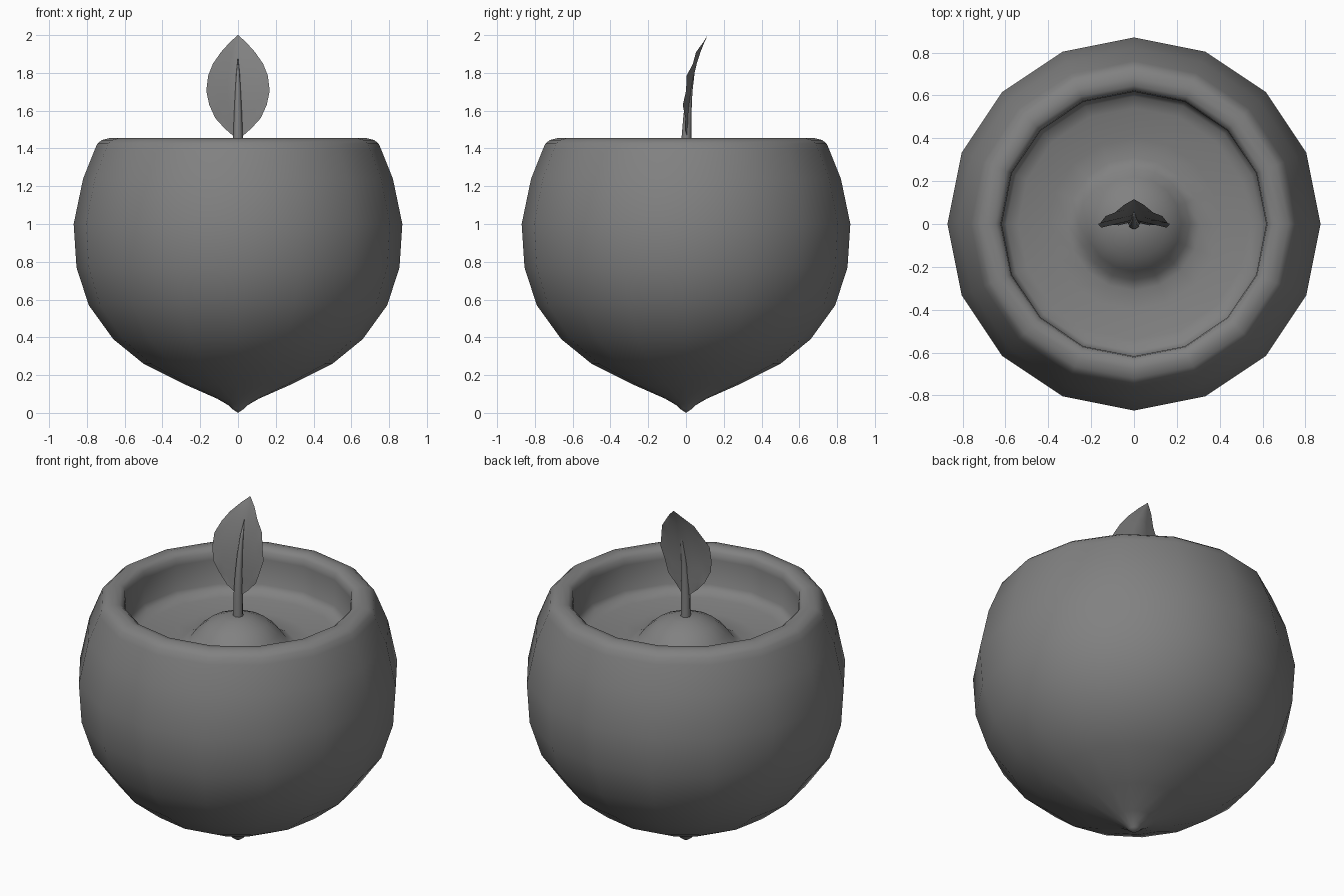
import bpy, bmesh, math

if "Cube" in bpy.data.objects:
    bpy.data.objects.remove(bpy.data.objects["Cube"])

grey = bpy.data.materials.new("matte grey")
grey.diffuse_color = (0.22, 0.22, 0.22, 1)
grey.use_nodes = True
grey.node_tree.nodes["Principled BSDF"].inputs["Base Color"].default_value = grey.diffuse_color


def finish(bm, name):
    """Turn a bmesh into a smooth shaded object."""
    me = bpy.data.meshes.new(name)
    bm.to_mesh(me)
    bm.free()
    me.materials.append(grey)
    for p in me.polygons:
        p.use_smooth = True
    ob = bpy.data.objects.new(name, me)
    bpy.context.collection.objects.link(ob)
    return ob


def rings_to_mesh(rings, name):
    """Skin a list of rings; a ring of one point closes an end."""
    bm = bmesh.new()
    vs = [[bm.verts.new(p) for p in ring] for ring in rings]
    for a, b in zip(vs, vs[1:]):
        n = max(len(a), len(b))
        for i in range(n):
            j = (i + 1) % n
            quad = [a[i % len(a)], a[j % len(a)], b[j % len(b)], b[i % len(b)]]
            bm.faces.new(list(dict.fromkeys(quad)))
    bmesh.ops.recalc_face_normals(bm, faces=bm.faces)
    return finish(bm, name)


def circle(r, z, n, y=0.0):
    if r == 0:
        return [(0, y, z)]
    return [(r * math.cos(2 * math.pi * i / n), y + r * math.sin(2 * math.pi * i / n), z)
            for i in range(n)]


# Bowl: pointed base, rounded rim, inner wall, and floor rising to a mound
profile = [(0, 0), (0.03, 0.02), (0.05, 0.04), (0.11, 0.075), (0.28, 0.15), (0.50, 0.26),
           (0.66, 0.39), (0.79, 0.57), (0.855, 0.77), (0.87, 1.0), (0.82, 1.24),
           (0.76, 1.39), (0.745, 1.425), (0.72, 1.445), (0.68, 1.455), (0.645, 1.45),
           (0.622, 1.43), (0.617, 1.39), (0.617, 1.24), (0.595, 1.21), (0.54, 1.195),
           (0.40, 1.175), (0.31, 1.165), (0.26, 1.19), (0.22, 1.245), (0.16, 1.295),
           (0.08, 1.33), (0, 1.34)]
rings_to_mesh([circle(r, z, 16) for r, z in profile], "bowl")


# Leaf spine: bends backwards towards the tip
def spine(z):
    t = max(0.0, (z - 1.45) / 0.55)
    return 0.01 + 0.02 * t + 0.085 * t ** 3


# Stem: tapered and following the spine
stem = [(0.028, 1.31), (0.026, 1.45), (0.021, 1.58), (0.015, 1.70), (0.009, 1.80), (0, 1.885)]
rings_to_mesh([circle(r, z, 8, spine(z) - 0.008) for r, z in stem], "stem")

# Leaf: folded forwards along its spine, with a gentle ripple
outline = [(0.012, 1.455), (0.07, 1.505), (0.12, 1.56), (0.152, 1.63), (0.168, 1.705),
           (0.158, 1.785), (0.132, 1.85), (0.09, 1.91), (0.045, 1.96), (0.0015, 2.0)]
bm = bmesh.new()
rows = []
for k, (w, z) in enumerate(outline):
    row = []
    for i in range(-3, 4):
        s = i / 3
        fold = 0.2 * w * abs(s)
        ripple = 0.006 * (-1) ** k * abs(s) * min(1, w / 0.1)
        row.append(bm.verts.new((w * s, spine(z) - fold + ripple, z)))
    rows.append(row)
for a, b in zip(rows, rows[1:]):
    for i in range(6):
        bm.faces.new((a[i], a[i + 1], b[i + 1], b[i]))
finish(bm, "leaf")
